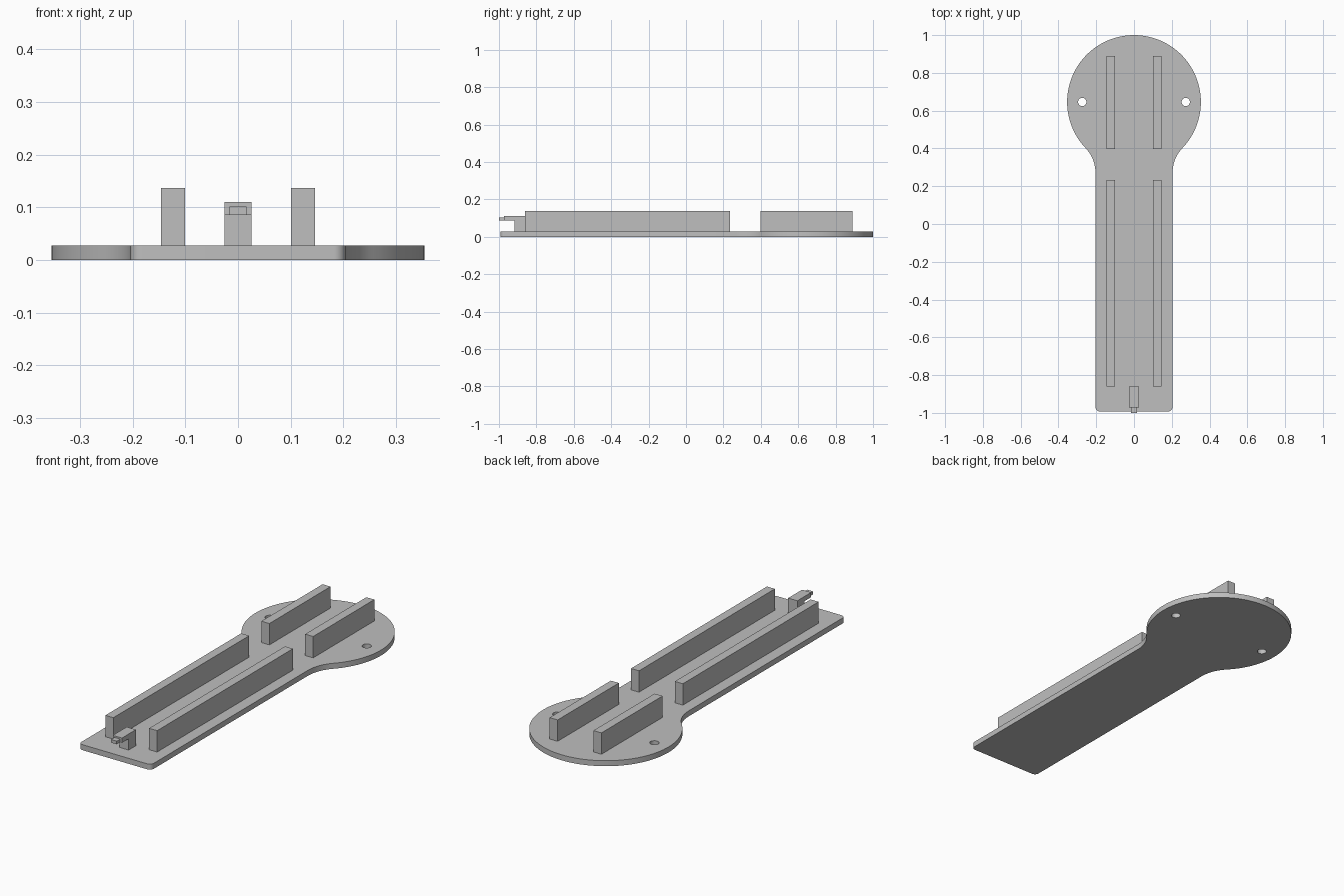
import bpy
import bmesh
from math import atan2, cos, hypot, pi, sin, radians

cube = bpy.data.objects.get("Cube")
if cube:
    bpy.data.objects.remove(cube, do_unlink=True)

grey = bpy.data.materials.new("light grey")
grey.use_nodes = True
grey.diffuse_color = (0.52, 0.52, 0.52, 1)
grey.node_tree.nodes["Principled BSDF"].inputs["Base Color"].default_value = grey.diffuse_color

THICK = 0.028              # base plate thickness
HEAD_Y, HEAD_R = 0.646, 0.354
HALF_W, FRONT = 0.204, -0.992
FILLET_R, CORNER_R = 0.19, 0.022


def arc(cx, cy, r, a0, a1, n):
    return [(cx + r * cos(a0 + (a1 - a0) * i / n),
             cy + r * sin(a0 + (a1 - a0) * i / n)) for i in range(n + 1)]


def link(name, data):
    ob = bpy.data.objects.new(name, data)
    bpy.context.collection.objects.link(ob)
    data.materials.append(grey)
    return ob


def box(name, x0, x1, y0, y1, z0, z1):
    bm = bmesh.new()
    bmesh.ops.create_cube(bm, size=1)
    for v in bm.verts:
        v.co = (x1 if v.co.x > 0 else x0, y1 if v.co.y > 0 else y0, z1 if v.co.z > 0 else z0)
    me = bpy.data.meshes.new(name)
    bm.to_mesh(me)
    bm.free()
    return link(name, me)


# Base plate outline, right-hand half: front corner, neck fillet, round head
fx = HALF_W + FILLET_R
fy = HEAD_Y - ((HEAD_R + FILLET_R) ** 2 - fx ** 2) ** 0.5
a = atan2(fy - HEAD_Y, fx)
half = arc(HALF_W - CORNER_R, FRONT + CORNER_R, CORNER_R, -pi / 2, 0, 8)
half += arc(fx, fy, FILLET_R, pi, a + pi, 14)
half += arc(0, HEAD_Y, HEAD_R, a, pi / 2, 40)[1:]
outline = half + [(-x, y) for x, y in reversed(half[:-1])]

# Base plate with its two screw holes
holes = [arc(s * 0.274, HEAD_Y, 0.022, 0, 2 * pi, 32)[:-1] for s in (-1, 1)]
curve = bpy.data.curves.new("base_plate", "CURVE")
curve.dimensions = "2D"
curve.fill_mode = "BOTH"
curve.extrude = THICK / 2
for loop in [outline] + holes:
    spline = curve.splines.new("POLY")
    spline.points.add(len(loop) - 1)
    for p, (x, y) in zip(spline.points, loop):
        p.co = (x, y, 0, 1)
    spline.use_cyclic_u = True
plate = link("base_plate", curve)
plate.location.z = THICK / 2
bpy.ops.object.select_all(action="DESELECT")
plate.select_set(True)
bpy.context.view_layer.objects.active = plate
bpy.ops.object.convert(target="MESH")
bm = bmesh.new()
bm.from_mesh(plate.data)
bmesh.ops.remove_doubles(bm, verts=bm.verts, dist=0.0001)
bmesh.ops.recalc_face_normals(bm, faces=bm.faces)
bm.to_mesh(plate.data)
bm.free()
bpy.ops.object.shade_smooth_by_angle(angle=radians(30))

# Upright rails, long ones on the neck and short ones on the head
for side, s in (("left", 1), ("right", -1)):
    x0, x1 = sorted((s * 0.101, s * 0.146))
    box(f"{side}_long_rail", x0, x1, -0.86, 0.234, THICK, 0.137)
    box(f"{side}_short_rail", x0, x1, 0.397, 0.89, THICK, 0.137)

# Latch: post with an overhanging arm, profile in y and z
profile = [(-0.86, THICK), (-0.86, 0.11), (-0.972, 0.11),
           (-0.972, 0.086), (-0.918, 0.086), (-0.918, THICK)]
bm = bmesh.new()
face = bm.faces.new([bm.verts.new((-0.026, y, z)) for y, z in profile])
side = bmesh.ops.extrude_face_region(bm, geom=[face])["geom"]
bmesh.ops.translate(bm, vec=(0.052, 0, 0),
                    verts=[g for g in side if isinstance(g, bmesh.types.BMVert)])
bmesh.ops.recalc_face_normals(bm, faces=bm.faces)
me = bpy.data.meshes.new("latch_post")
bm.to_mesh(me)
bm.free()
link("latch_post", me)

# Narrow latch tip
box("latch_tip", -0.016, 0.016, -1.0, -0.972, 0.086, 0.102)
